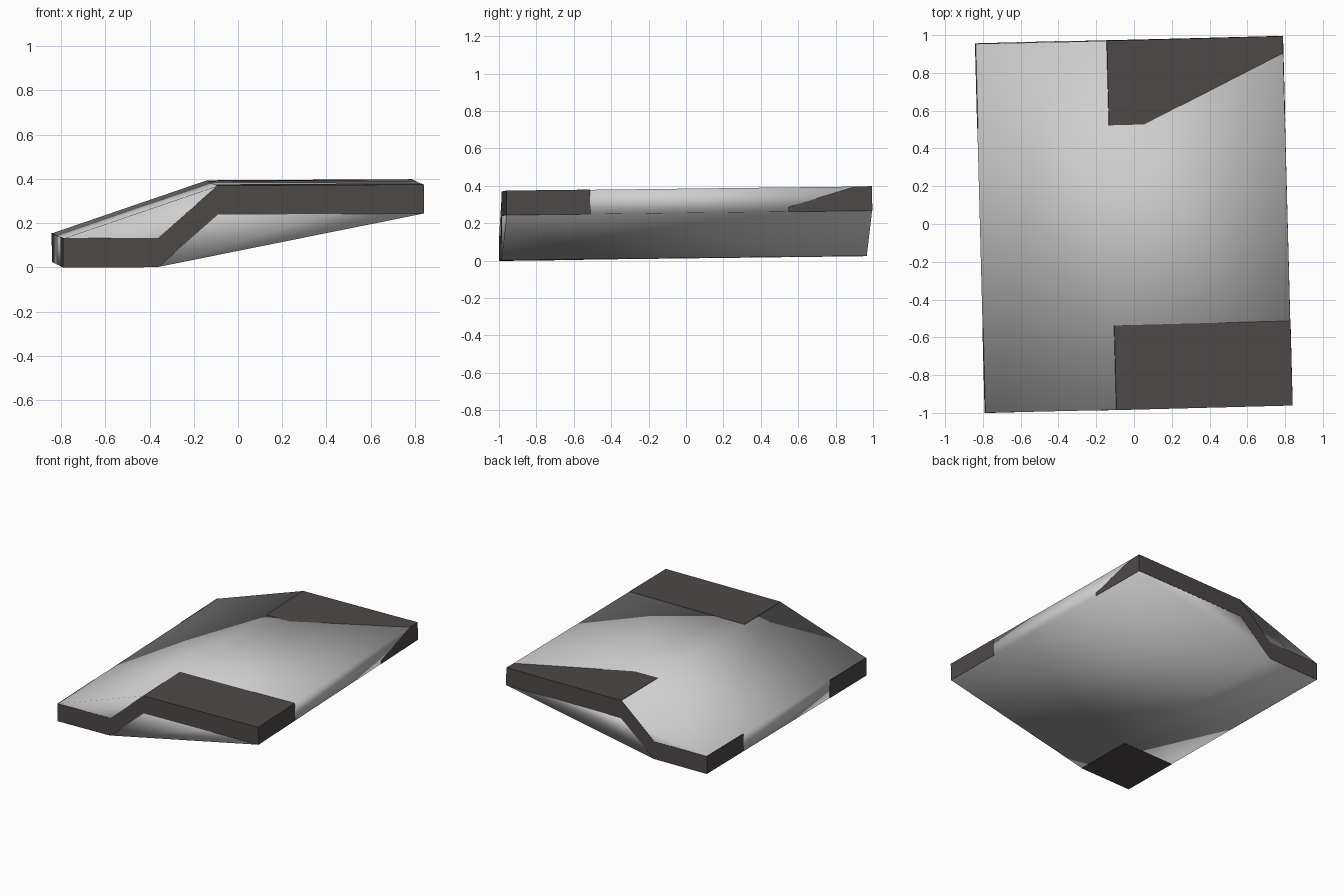
import bpy, bmesh, math
from mathutils import Matrix, Vector

if "Cube" in bpy.data.objects:
    bpy.data.objects.remove(bpy.data.objects["Cube"])

def material(name, rgb):
    m = bpy.data.materials.new(name)
    m.diffuse_color = (*rgb, 1)
    m.use_nodes = True
    m.node_tree.nodes["Principled BSDF"].inputs["Base Color"].default_value = m.diffuse_color
    return m

light = material("light grey", (0.62, 0.62, 0.62))
dark = material("dark warm grey", (0.075, 0.066, 0.063))

# Whole model sits slightly turned and tilted
POSE = (Matrix.Translation((0, 0, 0.016)) @ Matrix.Rotation(math.radians(1.5), 4, 'Z')
        @ Matrix.Rotation(math.radians(-0.3), 4, 'Y') @ Matrix.Rotation(math.radians(0.7), 4, 'X'))

# Stepped side profile (x, z), anticlockwise seen from the front
PROFILE = [(-0.815, 0), (-0.386, 0), (-0.116, 0.235), (0.815, 0.235),
           (0.815, 0.365), (-0.116, 0.365), (-0.386, 0.13), (-0.815, 0.13)]
HALF, INNER, E = 0.977, 0.53, 0.0012

def finish(name, bm, mat, smooth):
    bmesh.ops.recalc_face_normals(bm, faces=bm.faces)
    bm.transform(POSE)
    me = bpy.data.meshes.new(name)
    for f in bm.faces:
        f.smooth = smooth
    bm.to_mesh(me)
    bm.free()
    me.materials.append(mat)
    ob = bpy.data.objects.new(name, me)
    bpy.context.collection.objects.link(ob)
    return ob

# Smooth shell wrapped around the whole step
bm = bmesh.new()
for y in (-HALF, HALF):
    for x, z in PROFILE:
        bm.verts.new((x, y, z))
res = bmesh.ops.convex_hull(bm, input=bm.verts)
bmesh.ops.delete(bm, geom=[v for v in bm.verts if not v.link_faces], context='VERTS')
finish("shell", bm, light, True)

# Stepped strips at both ends, a hair proud of the shell
def strip(name, y0, y1, bottom, sink_corner):
    bm = bmesh.new()
    rings = []
    for y in (y0, y1):
        ring = []
        for x, z in PROFILE:
            px = x + (E if x > 0.8 else -E if x < -0.8 else 0)
            pz = z + (E if z in (0.365, 0.13) else bottom if z == 0 else 0)
            ring.append(bm.verts.new((px, y, pz)))
        rings.append(ring)
    a, b = rings
    n = len(PROFILE)
    bm.faces.new(a)
    bm.faces.new(b[::-1])
    for i in range(n):
        j = (i + 1) % n
        bm.faces.new((a[i], b[i], b[j], a[j]))
    if sink_corner:
        # inner upper corner dips below the shell, leaving half faces visible
        bmesh.ops.connect_verts(bm, verts=[a[5], b[4]])
        bmesh.ops.connect_verts(bm, verts=[a[3], b[4]])
        a[4].co += Vector((-0.006, 0, -0.006))
    finish(name, bm, dark, False)

strip("front_strip", -HALF - E, -INNER, -E, False)
strip("back_strip", INNER, HALF + E, E, True)
